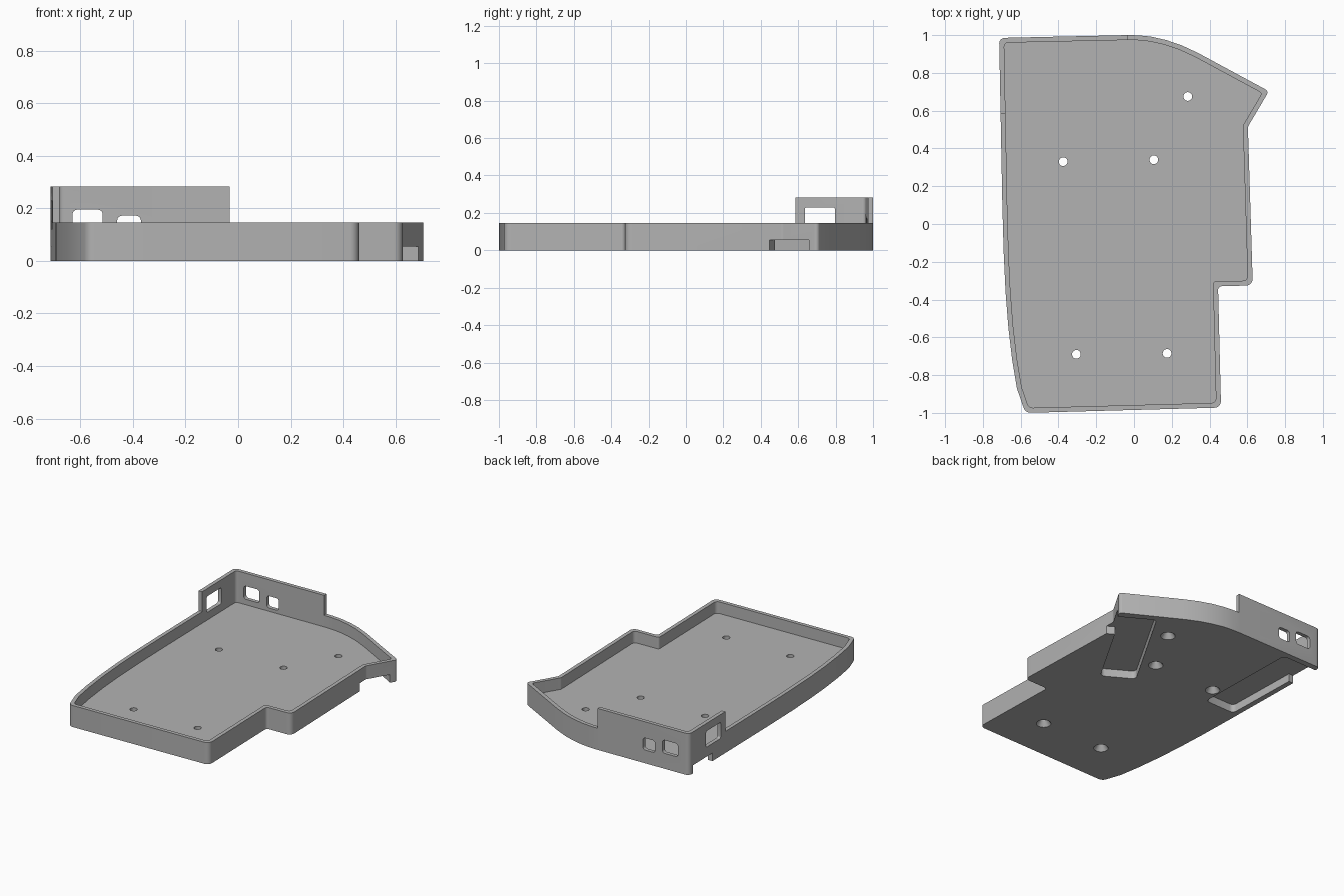
import bpy, bmesh, math
from mathutils import Vector, Matrix

if "Cube" in bpy.data.objects:
    bpy.data.objects.remove(bpy.data.objects["Cube"])

WALL, RIM, TALL, FLOOR, RECESS = 0.026, 0.147, 0.283, 0.068, 0.055

grey = bpy.data.materials.new("plain grey")
grey.diffuse_color = (0.45, 0.45, 0.45, 1)
grey.use_nodes = True
grey.node_tree.nodes["Principled BSDF"].inputs["Base Color"].default_value = grey.diffuse_color


def rounded(points, steps=6):
    """Round each (x, y, radius) corner of a closed polygon."""
    out, n = [], len(points)
    for i, (x, y, r) in enumerate(points):
        p = Vector((x, y))
        if r == 0:
            out.append((x, y))
            continue
        a = (Vector(points[i - 1][:2]) - p).normalized()
        b = (Vector(points[(i + 1) % n][:2]) - p).normalized()
        half = math.acos(max(-1, min(1, a.dot(b)))) / 2
        t = r / math.tan(half)
        c = p + (a + b).normalized() * (r / math.sin(half))
        s, e = p + a * t - c, p + b * t - c
        start = math.atan2(s.y, s.x)
        sweep = math.atan2(s.x * e.y - s.y * e.x, s.dot(e))
        for k in range(steps + 1):
            ang = start + sweep * k / steps
            out.append((c.x + r * math.cos(ang), c.y + r * math.sin(ang)))
    return out


def inset(points, d):
    """Move a counter-clockwise (x, y, radius) outline inward by d."""
    out, n = [], len(points)
    for i, (x, y, r) in enumerate(points):
        p = Vector((x, y))
        a = (p - Vector(points[i - 1][:2])).normalized()
        b = (Vector(points[(i + 1) % n][:2]) - p).normalized()
        na, nb = Vector((-a.y, a.x)), Vector((-b.y, b.x))
        q = p + (na + nb) * (d / (1 + na.dot(nb)))
        out.append((q.x, q.y, r * 0.7))
    return out


def prism(name, pts, z0, z1, matrix=None):
    """Closed solid from a counter-clockwise outline between two heights."""
    bm = bmesh.new()
    low = [bm.verts.new((p[0], p[1], z0)) for p in pts]
    high = [bm.verts.new((p[0], p[1], z1)) for p in pts]
    bm.faces.new(low[::-1])
    bm.faces.new(high)
    for i in range(len(pts)):
        j = (i + 1) % len(pts)
        bm.faces.new((low[i], low[j], high[j], high[i]))
    if matrix:
        bm.transform(matrix)
    mesh = bpy.data.meshes.new(name)
    bm.to_mesh(mesh)
    bm.free()
    obj = bpy.data.objects.new(name, mesh)
    bpy.context.collection.objects.link(obj)
    return obj


def cut(target, cutter):
    """Subtract the cutter, then remove it; an empty result is not kept."""
    cutter.hide_render = True
    mod = target.modifiers.new("cut", "BOOLEAN")
    mod.operation, mod.object = "DIFFERENCE", cutter
    for solver in ("EXACT", "MANIFOLD"):
        mod.solver = solver
        bpy.context.view_layer.update()
        graph = bpy.context.evaluated_depsgraph_get()
        mesh = bpy.data.meshes.new_from_object(target.evaluated_get(graph))
        if len(mesh.polygons) > 5:
            target.modifiers.clear()
            target.data = mesh
            break
    target.modifiers.clear()
    bpy.data.objects.remove(cutter)


# Outer outline, counter-clockwise from the front left corner
corners = [
    (-0.575, -1.0, 0.04), (0.461, -0.972, 0.035), (0.445, -0.33, 0.02),
    (0.629, -0.325, 0.035), (0.603, 0.515, 0.03), (0.714, 0.703, 0.02),
    (0.34, 0.905, 0), (0.25, 0.947, 0), (0.17, 0.974, 0), (0.09, 0.992, 0),
    (0.02, 0.999, 0), (-0.035, 1.0, 0), (-0.714, 0.985, 0.03),
    (-0.697, 0.1, 0), (-0.69, -0.15, 0), (-0.68, -0.36, 0), (-0.665, -0.55, 0),
    (-0.645, -0.72, 0), (-0.62, -0.87, 0)]

# Tray body: full-height block, hollowed, then lowered except at the back left corner
tray = prism("tray", rounded(corners), 0, TALL)
tray.data.materials.append(grey)
cut(tray, prism("cavity", rounded(inset(corners, WALL)), FLOOR, 1))
cut(tray, prism("rim_cutter", [
    (-0.033, 1.2), (-0.033, 0.8), (-0.5, 0.8), (-0.5, 0.585), (-1, 0.585),
    (-1, -1.2), (1, -1.2), (1, 1.2)], RIM, 1.1))

# Back wall openings, drawn in x-z and extruded along y
stand = Matrix.Rotation(math.pi / 2, 4, "X")
for x0, x1, z0, z1 in [(-0.63, -0.515, 0.105, 0.195), (-0.46, -0.37, 0.09, 0.172)]:
    r = 0.018
    box = rounded([(x0, z0, r), (x1, z0, r), (x1, z1, r), (x0, z1, r)])
    cut(tray, prism("back_opening", box, -1.1, -0.9, stand))

# Left wall opening, drawn in y-z and extruded along x
side = Matrix(((0, 0, 1, 0), (1, 0, 0, 0), (0, 1, 0, 0), (0, 0, 0, 1)))
box = rounded([(0.635, 0.12, 0.012), (0.797, 0.12, 0.012),
               (0.797, 0.23, 0.012), (0.635, 0.23, 0.012)])
cut(tray, prism("left_opening", box, -0.8, -0.6, side))

# Underside recess beside the left wall, with an exit through it
cut(tray, prism("left_recess", rounded([
    (-0.43, 0.2, 0.03), (-0.445, 0.95, 0.03), (-0.8, 0.942, 0),
    (-0.8, 0.725, 0), (-0.674, 0.728, 0), (-0.66, 0.193, 0.03)]), -0.1, RECESS))

# Underside recess at the right, turned 30 degrees, with an exit at its outer end
cut(tray, prism("right_recess", rounded([
    (0.015, 0.155, 0.03), (0.245, 0.155, 0.03), (0.245, 0.69, 0),
    (0.4, 0.69, 0), (0.4, 0.914, 0), (0.015, 0.914, 0.03)]),
    -0.1, RECESS, Matrix.Rotation(-math.pi / 6, 4, "Z")))


def ring(x, y, r):
    return [(x + r * math.cos(k * math.tau / 32), y + r * math.sin(k * math.tau / 32))
            for k in range(32)]


# Screw holes, countersunk from below
for x, y in [(0.285, 0.675), (-0.375, 0.33), (0.105, 0.34), (-0.305, -0.69), (0.175, -0.685)]:
    cut(tray, prism("screw_hole", ring(x, y, 0.023), -0.1, 0.12))
    sink = prism("countersink", ring(x, y, 0.06), -0.02, 0.04)
    for v in sink.data.vertices:
        if v.co.z > 0:
            v.co.x, v.co.y = x + (v.co.x - x) / 3, y + (v.co.y - y) / 3
    cut(tray, sink)

bpy.ops.object.select_all(action="DESELECT")
tray.select_set(True)
bpy.context.view_layer.objects.active = tray
bpy.ops.object.shade_smooth_by_angle(angle=math.radians(30))
tray.hide_render = False
